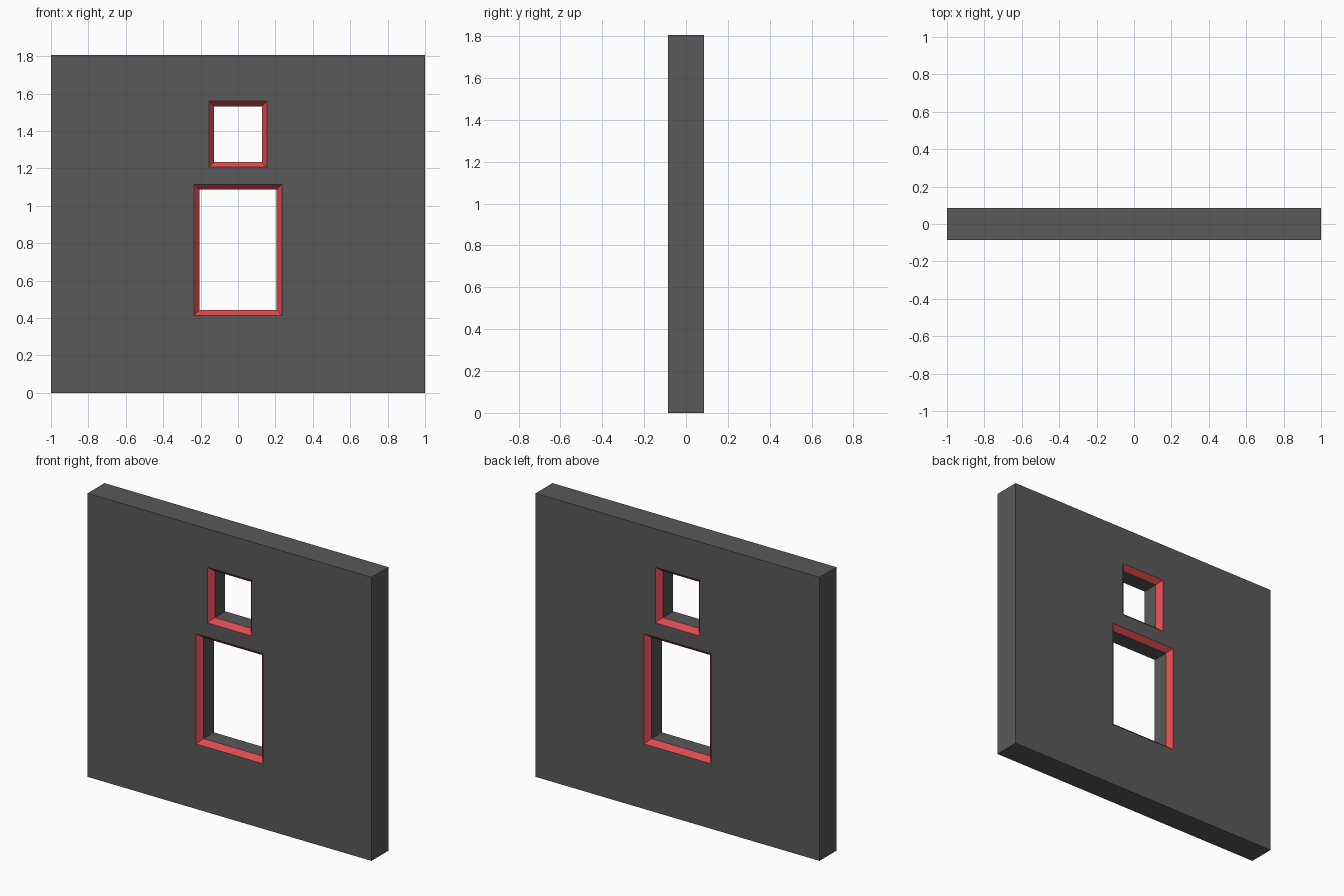
import bpy, bmesh

if "Cube" in bpy.data.objects:
    bpy.data.objects.remove(bpy.data.objects["Cube"])

W, H, T = 2.0, 1.805, 0.17      # wall size
INSET, DEPTH = 0.029, 0.033     # chamfer around the openings
# inner half width, bottom and top of each opening
OPENINGS = {"upper": (0.127, 1.235, 1.531), "lower": (0.206, 0.443, 1.086)}


def material(name, rgb):
    mat = bpy.data.materials.new(name)
    mat.diffuse_color = (*rgb, 1)
    mat.use_nodes = True
    mat.node_tree.nodes["Principled BSDF"].inputs["Base Color"].default_value = mat.diffuse_color
    return mat


def make_object(name, bm):
    bmesh.ops.recalc_face_normals(bm, faces=bm.faces)
    mesh = bpy.data.meshes.new(name)
    bm.to_mesh(mesh)
    bm.free()
    ob = bpy.data.objects.new(name, mesh)
    bpy.context.collection.objects.link(ob)
    return ob


def loft(name, sections):
    """Rectangles (y, half width, bottom, top) joined along y."""
    bm = bmesh.new()
    rings = [[bm.verts.new((x, y, z)) for x, z in ((-w, b), (w, b), (w, t), (-w, t))]
             for y, w, b, t in sections]
    for r, s in zip(rings, rings[1:]):
        for i in range(4):
            j = (i + 1) % 4
            bm.faces.new((r[i], r[j], s[j], s[i]))
    bm.faces.new(rings[0])
    bm.faces.new(rings[-1])
    return make_object(name, bm)


# Wall slab
wall = loft("wall", [(-T / 2, W / 2, 0, H), (T / 2, W / 2, 0, H)])

# Openings, flared on both faces; cutters run slightly past the wall
for label, (w, b, t) in OPENINGS.items():
    inner, outer = T / 2 - DEPTH, T / 2 + DEPTH
    e = 2 * INSET
    cutter = loft(label + "_opening_cutter",
                  [(-outer, w + e, b - e, t + e), (-inner, w, b, t),
                   (inner, w, b, t), (outer, w + e, b - e, t + e)])
    cutter.hide_render = True
    mod = wall.modifiers.new(label + "_opening", 'BOOLEAN')
    mod.operation, mod.solver, mod.object = 'DIFFERENCE', 'EXACT', cutter

# Apply the cuts and remove the cutters
bpy.context.view_layer.update()
graph = bpy.context.evaluated_depsgraph_get()
cut_mesh = bpy.data.meshes.new_from_object(wall.evaluated_get(graph))
wall.modifiers.clear()
wall.data = cut_mesh
for label in OPENINGS:
    bpy.data.objects.remove(bpy.data.objects[label + "_opening_cutter"])

# Dark wall, red chamfered edges
cut_mesh.materials.clear()
cut_mesh.materials.append(material("dark_grey", (0.1, 0.1, 0.1)))
cut_mesh.materials.append(material("red_edge", (0.72, 0.07, 0.08)))
for face in cut_mesh.polygons:
    face.material_index = int(0.1 < abs(face.normal.y) < 0.9)
